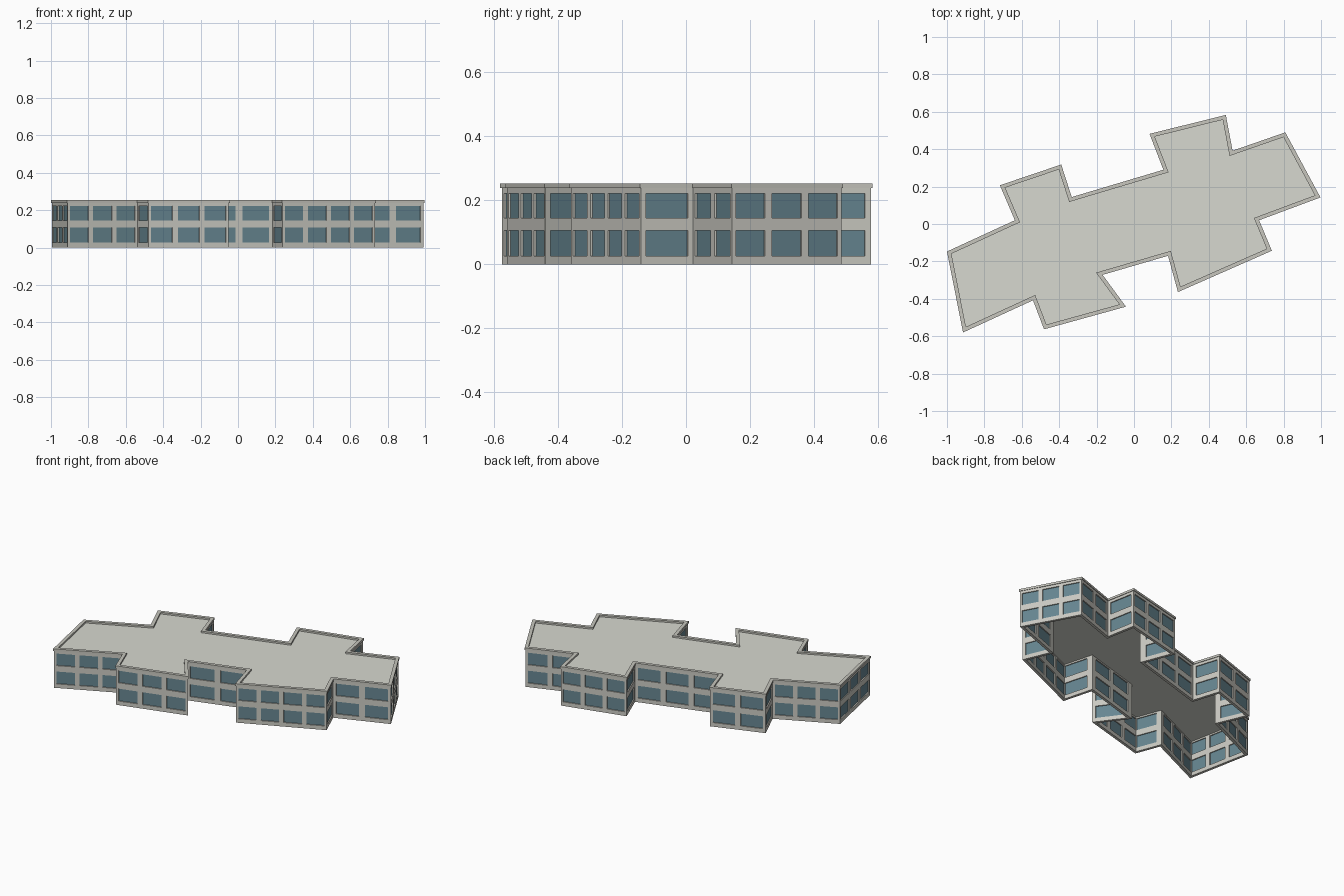
import bpy, bmesh, math
from mathutils import Vector

if "Cube" in bpy.data.objects:
    bpy.data.objects.remove(bpy.data.objects["Cube"])

# Footprint of the parapet, counter-clockwise
P = [Vector(p) for p in [(-1.0, -.147), (-.914, -.58), (-.54, -.408), (-.481, -.563), (-.043, -.442),
     (-.168, -.272), (.182, -.17), (.235, -.364), (.737, -.143), (.669, .02), (.997, .142), (.809, .49),
     (.527, .392), (.491, .583), (.083, .482), (.157, .29), (-.333, .144), (-.389, .318), (-.717, .207), (-.637, .02)]]
N = len(P)
UP = Vector((0, 0, 1))

def mat(name, c):
    m = bpy.data.materials.new(name)
    m.diffuse_color = (*c, 1)
    m.use_nodes = True
    m.node_tree.nodes["Principled BSDF"].inputs["Base Color"].default_value = m.diffuse_color
    return m

WALL = mat("pale stone wall", (.60, .595, .545))
GLASS = mat("blue grey glass", (.135, .24, .285))
ROOF = mat("grey roof", (.68, .69, .63))
TRIM = mat("stone trim", (.57, .565, .515))

def offset(d):
    """Outline moved inwards by d, with mitred corners."""
    out = []
    for i in range(N):
        a, b = (P[i] - P[i-1]).normalized(), (P[(i+1) % N] - P[i]).normalized()
        na, nb = Vector((-a.y, a.x)), Vector((-b.y, b.x))
        out.append(P[i] + (na + nb) * d / (1 + na.dot(nb)))
    return out

def finish(name, bm, m):
    me = bpy.data.meshes.new(name)
    bm.to_mesh(me)
    bm.free()
    me.materials.append(m)
    ob = bpy.data.objects.new(name, me)
    bpy.context.collection.objects.link(ob)
    return ob

def box(bm, c, u, n, w, d, h):
    """Box centred at c, along wall direction u and outward normal n."""
    vs = [bm.verts.new(c + u*w*x/2 + n*d*y/2 + UP*h*z/2)
          for z in (-1, 1) for x, y in ((-1, 1), (1, 1), (1, -1), (-1, -1))]
    for f in ((3, 2, 1, 0), (4, 5, 6, 7), (0, 1, 5, 4), (1, 2, 6, 5), (2, 3, 7, 6), (3, 0, 4, 7)):
        bm.faces.new([vs[k] for k in f])

THICK = .017
W = offset(.004)
ROWS = [0, .026, .106, .144, .222, .241]
walls, glass = bmesh.new(), bmesh.new()
for i in range(N):
    a, b = W[i].to_3d(), W[(i+1) % N].to_3d()
    u, length = (b - a).normalized(), (b - a).length
    n = Vector((u.y, -u.x, 0))
    count = max(1, round(length / .152))
    pitch = length / count
    cuts = [0] + [(k + s) * pitch for k in range(count) for s in (.1, .9)] + [length]
    # wall grid; every odd cell is a window opening with a pane set back in it
    for c in range(len(cuts) - 1):
        for r in range(5):
            x0, x1, z0, z1 = cuts[c], cuts[c+1], ROWS[r], ROWS[r+1]
            if c % 2 and r % 2:
                mid = a + u*(x0 + x1)/2 + UP*(z0 + z1)/2 - n*THICK*.5
                box(glass, mid, u, n, x1 - x0, .004, z1 - z0)
            else:
                walls.faces.new([walls.verts.new(a + u*x + UP*z)
                                 for x, z in ((x0, z0), (x1, z0), (x1, z1), (x0, z1))])
bmesh.ops.remove_doubles(walls, verts=walls.verts, dist=1e-5)
shell = finish("walls", walls, WALL)
sol = shell.modifiers.new("thickness", 'SOLIDIFY')
sol.thickness = THICK
sol.offset = -1
sol.use_even_offset = True
finish("window_panes", glass, GLASS)

# flat roof slab, the building is open underneath
roof = bmesh.new()
top, low = [[roof.verts.new((p.x, p.y, z)) for p in offset(.014)] for z in (.242, .232)]
roof.faces.new(top)
roof.faces.new(low[::-1])
finish("roof", roof, ROOF)

# parapet coping round the outline
cop = bmesh.new()
rings = [[cop.verts.new((p.x, p.y, z)) for p in offset(d)]
         for d, z in ((0, .239), (0, .253), (.021, .253), (.021, .239))]
for k in range(4):
    r, s = rings[k], rings[(k+1) % 4]
    for i in range(N):
        j = (i+1) % N
        cop.faces.new((r[i], r[j], s[j], s[i]))
finish("parapet_coping", cop, TRIM)
